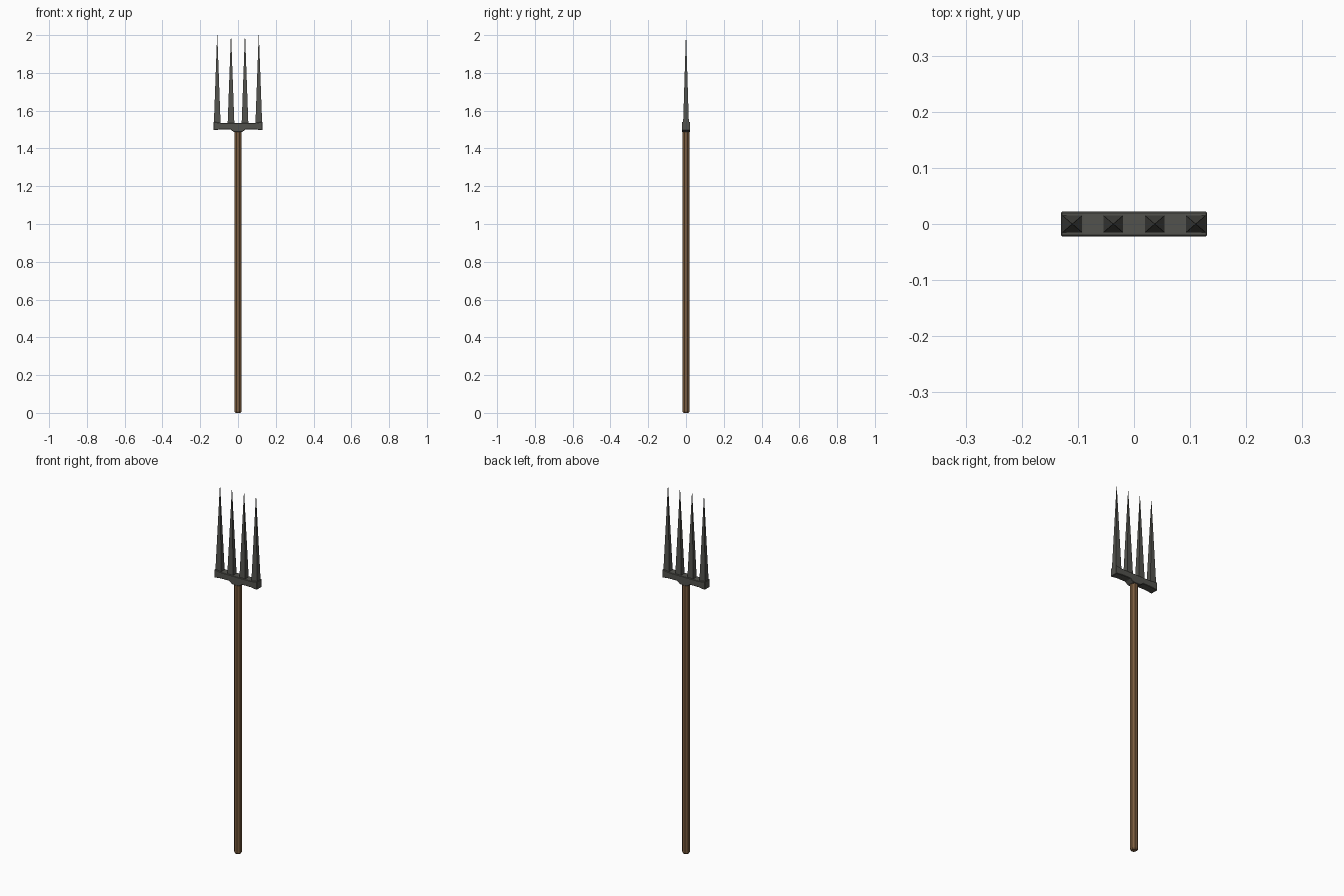
import bpy, bmesh, math

if "Cube" in bpy.data.objects:
    bpy.data.objects.remove(bpy.data.objects["Cube"])


def material(name, color):
    m = bpy.data.materials.new(name)
    m.diffuse_color = color
    m.use_nodes = True
    m.node_tree.nodes["Principled BSDF"].inputs["Base Color"].default_value = m.diffuse_color
    return m


def make_object(name, bm, mat):
    bmesh.ops.recalc_face_normals(bm, faces=bm.faces)
    me = bpy.data.meshes.new(name)
    bm.to_mesh(me)
    bm.free()
    me.materials.append(mat)
    ob = bpy.data.objects.new(name, me)
    bpy.context.collection.objects.link(ob)
    return ob


def loft(name, rings, mat):
    """Join equal-length rings of points into a capped solid."""
    bm = bmesh.new()
    rows = [[bm.verts.new(p) for p in r] for r in rings]
    n = len(rows[0])
    for a, b in zip(rows, rows[1:]):
        for i in range(n):
            j = (i + 1) % n
            bm.faces.new((a[i], a[j], b[j], b[i]))
    bm.faces.new(rows[0][::-1])
    bm.faces.new(rows[-1])
    return make_object(name, bm, mat)


wood = material("wood", (0.20, 0.11, 0.05, 1))
iron = material("dark_iron", (0.085, 0.085, 0.075, 1))


# Eight-sided wooden shaft with a chamfered butt
def octagon(r, z):
    return [(r * math.cos(math.pi * (i + 0.5) / 4),
             r * math.sin(math.pi * (i + 0.5) / 4), z) for i in range(8)]


loft("shaft", [octagon(0.015, 0), octagon(0.02, 0.008), octagon(0.02, 1.50)], wood)

# Crossbar: front profile with thicker ends and a socket bulge below
half = [(0.022, 1.487), (0.04, 1.501), (0.09, 1.501), (0.13, 1.496),
        (0.13, 1.541), (0.09, 1.535)]
profile = half + [(-x, z) for x, z in reversed(half)]
bar = loft("crossbar", [[(x, y, z) for x, z in profile] for y in (-0.022, 0.022)], iron)
bev = bar.modifiers.new("edge_wear", "BEVEL")
bev.width = 0.002
bev.segments = 1


# Four square tapering tines
def rect(x, hx, hy, z):
    return [(x + sx * hx, sy * hy, z)
            for sx, sy in ((-1, -1), (1, -1), (1, 1), (-1, 1))]


for k, x in enumerate((-0.11, -0.037, 0.037, 0.11)):
    loft(f"tine_{k + 1}", [rect(x, 0.018, 0.0155, 1.525),
                           rect(x, 0.0006, 0.0005, 2.0)], iron)
